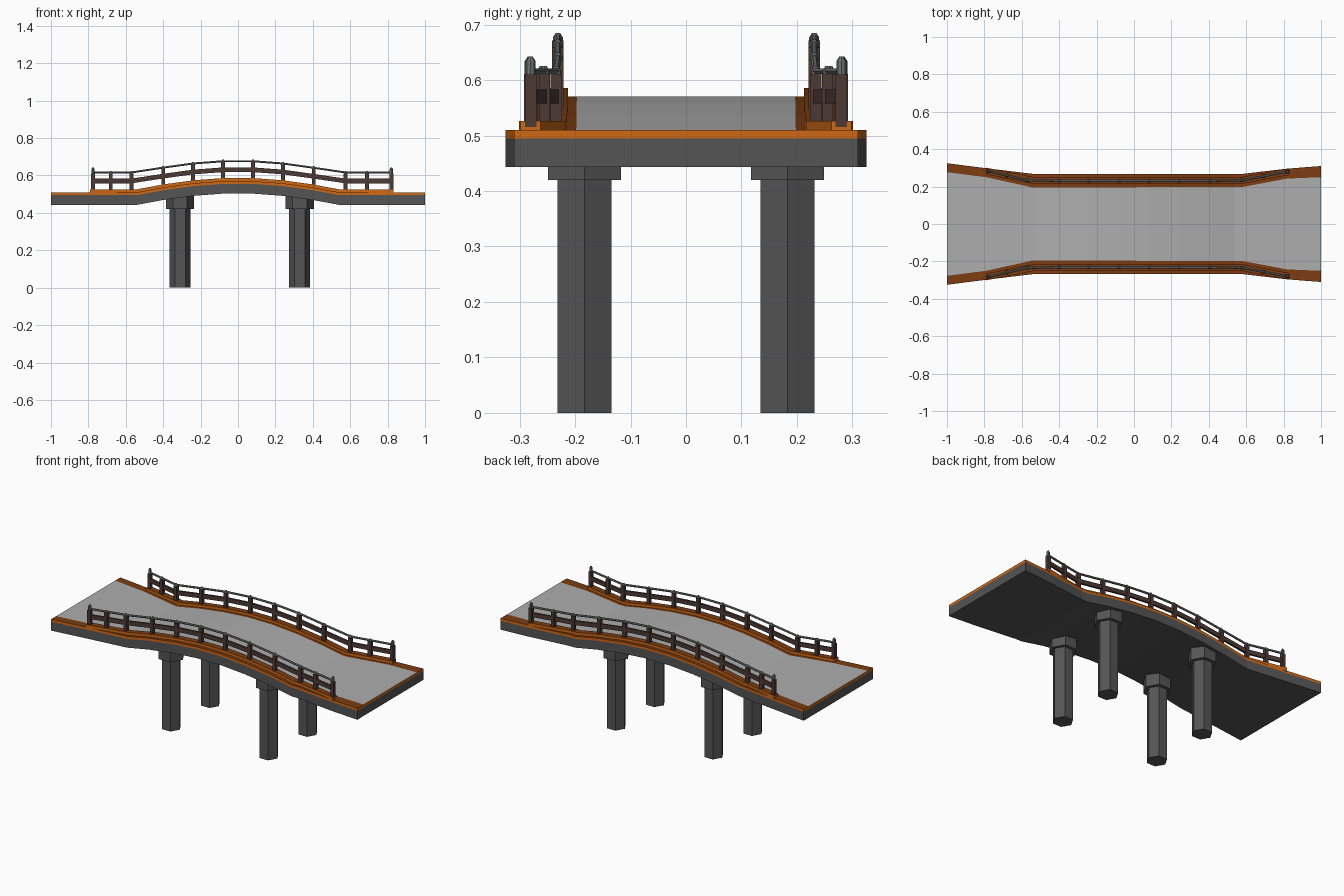
import bpy, bmesh, math
from mathutils import Vector

if "Cube" in bpy.data.objects:
    bpy.data.objects.remove(bpy.data.objects["Cube"])

def mat(name, r, g, b):
    m = bpy.data.materials.new(name)
    m.diffuse_color = (r, g, b, 1)
    m.use_nodes = True
    m.node_tree.nodes["Principled BSDF"].inputs["Base Color"].default_value = m.diffuse_color
    return m

ORANGE = mat("orange", 0.62, 0.14, 0.008)
BROWN = mat("brown_top", 0.2, 0.045, 0.006)
ROAD = mat("road_grey", 0.42, 0.42, 0.42)
STONE = mat("dark_grey", 0.09, 0.09, 0.09)
WOOD = mat("dark_wood", 0.075, 0.042, 0.036)
METAL = mat("rail_grey", 0.16, 0.17, 0.165)

def interp(table, x):
    if x <= table[0][0]:
        return table[0][1]
    for (a, va), (b, vb) in zip(table, table[1:]):
        if x <= b:
            return va + (vb - va) * (x - a) / (b - a)
    return table[-1][1]

# Bridge profiles along x: arch rise, deck half width, road half width, railing line
RISE = [(-0.54, 0), (-0.4, 0.026), (-0.24, 0.048), (-0.08, 0.06),
        (0.08, 0.06), (0.24, 0.048), (0.4, 0.026), (0.54, 0)]
OUTER = [(-1, 0.325), (-0.79, 0.298), (-0.54, 0.268), (0.58, 0.268), (0.82, 0.296), (1, 0.31)]
INNER = [(-1, 0.277), (-0.79, 0.25), (-0.54, 0.195), (0.58, 0.198), (0.82, 0.243), (1, 0.25)]
LINE = [(-0.78, 0.283), (-0.57, 0.234), (-0.4, 0.231), (0.41, 0.231), (0.58, 0.234), (0.82, 0.28)]
DECK_X = [-1, -0.79, -0.54, -0.4, -0.24, -0.08, 0.08, 0.24, 0.4, 0.54, 0.58, 0.82, 1]
POST_X = [-0.775, -0.68, -0.57, -0.4, -0.24, -0.08, 0.08, 0.24, 0.405, 0.575, 0.69, 0.82]
TOP = 0.51

def rise(x):
    return interp(RISE, x)

def make(name, bm, mats):
    bmesh.ops.recalc_face_normals(bm, faces=bm.faces)
    me = bpy.data.meshes.new(name)
    bm.to_mesh(me)
    bm.free()
    for m in mats:
        me.materials.append(m)
    ob = bpy.data.objects.new(name, me)
    bpy.context.collection.objects.link(ob)
    return ob

def loft(name, rings, mats, slots=None):
    """Skin closed rings into a capped solid; slots gives a material per ring side."""
    bm = bmesh.new()
    vs = [[bm.verts.new(p) for p in r] for r in rings]
    n = len(rings[0])
    for a, b in zip(vs, vs[1:]):
        for i in range(n):
            j = (i + 1) % n
            f = bm.faces.new((a[i], a[j], b[j], b[i]))
            f.material_index = slots[i] if slots else 0
    bm.faces.new(vs[0])
    bm.faces.new(vs[-1])
    return make(name, bm, mats)

def prism(name, x, y, z0, z1, r, n, m, r_top=None, turn=0.0):
    rings = []
    for z, q in ((z0, r), (z1, r if r_top is None else r_top)):
        rings.append([(x + q * math.cos(turn + 2 * math.pi * i / n),
                       y + q * math.sin(turn + 2 * math.pi * i / n), z) for i in range(n)])
    return loft(name, rings, [m])

# Deck slab
rings = []
for x in DECK_X:
    w, z = interp(OUTER, x), rise(x)
    rings.append([(x, -w, z + 0.443), (x, w, z + 0.443), (x, w, z + 0.495), (x, -w, z + 0.495)])
loft("deck_slab", rings, [STONE])

# Road layer: orange edges, brown borders, grey roadway
rings = []
for x in DECK_X:
    w, v, z = interp(OUTER, x), interp(INNER, x), rise(x)
    b, t = z + 0.495, z + TOP
    rings.append([(x, -w, b), (x, w, b), (x, w, t), (x, v, t), (x, -v, t), (x, -w, t)])
loft("road_layer", rings, [ORANGE, BROWN, ROAD], [0, 0, 1, 2, 1, 0])

for side, label in ((-1, "front"), (1, "back")):
    pts = [Vector((x, side * interp(LINE, x), rise(x))) for x in POST_X]

    # Raised kerb under the railing
    kx = [-0.79] + [x for x in DECK_X if -0.7 < x < 0.7] + [0.83]
    rings = []
    for x in kx:
        y, z, h = side * interp(LINE, x), rise(x) + TOP, 0.018
        rings.append([(x, y - h, z - 0.005), (x, y + h, z - 0.005),
                      (x, y + h, z + 0.016), (x, y - h, z + 0.016)])
    loft(label + "_kerb", rings, [ORANGE, BROWN], [0, 0, 1, 0])

    # Wooden mid rail
    rings = []
    for p in pts:
        rings.append([p + Vector((0, dy, z)) for dy, z in
                      ((-0.006, 0.558), (0.006, 0.558), (0.006, 0.583), (-0.006, 0.583))])
    loft(label + "_mid_rail", rings, [WOOD])

    # Metal hand rail
    rings = []
    for p in pts:
        rings.append([p + Vector((0, 0.006 * math.cos(i * math.pi / 3),
                                  0.616 + 0.006 * math.sin(i * math.pi / 3))) for i in range(6)])
    loft(label + "_hand_rail", rings, [METAL])

    # Posts with metal caps; the end posts carry taller caps
    for k, p in enumerate(pts):
        end = k in (0, len(pts) - 1)
        prism(label + "_post", p.x, p.y, p.z + 0.515, p.z + 0.611, 0.0145, 4, WOOD,
              turn=math.pi / 4)
        t = p.z + (0.634 if end else 0.617)
        prism(label + "_cap", p.x, p.y, p.z + 0.608, t, 0.009, 8, METAL)
        prism(label + "_cap_tip", p.x, p.y, t, t + 0.008, 0.009, 8, METAL, r_top=0.004)

    # Hexagonal piers with wider heads
    for x in (-0.31, 0.33):
        y = side * 0.183
        prism(label + "_pier", x, y, 0, 0.44, 0.056, 6, STONE)
        prism(label + "_pier_head", x, y, 0.42, 0.492, 0.076, 6, STONE)
